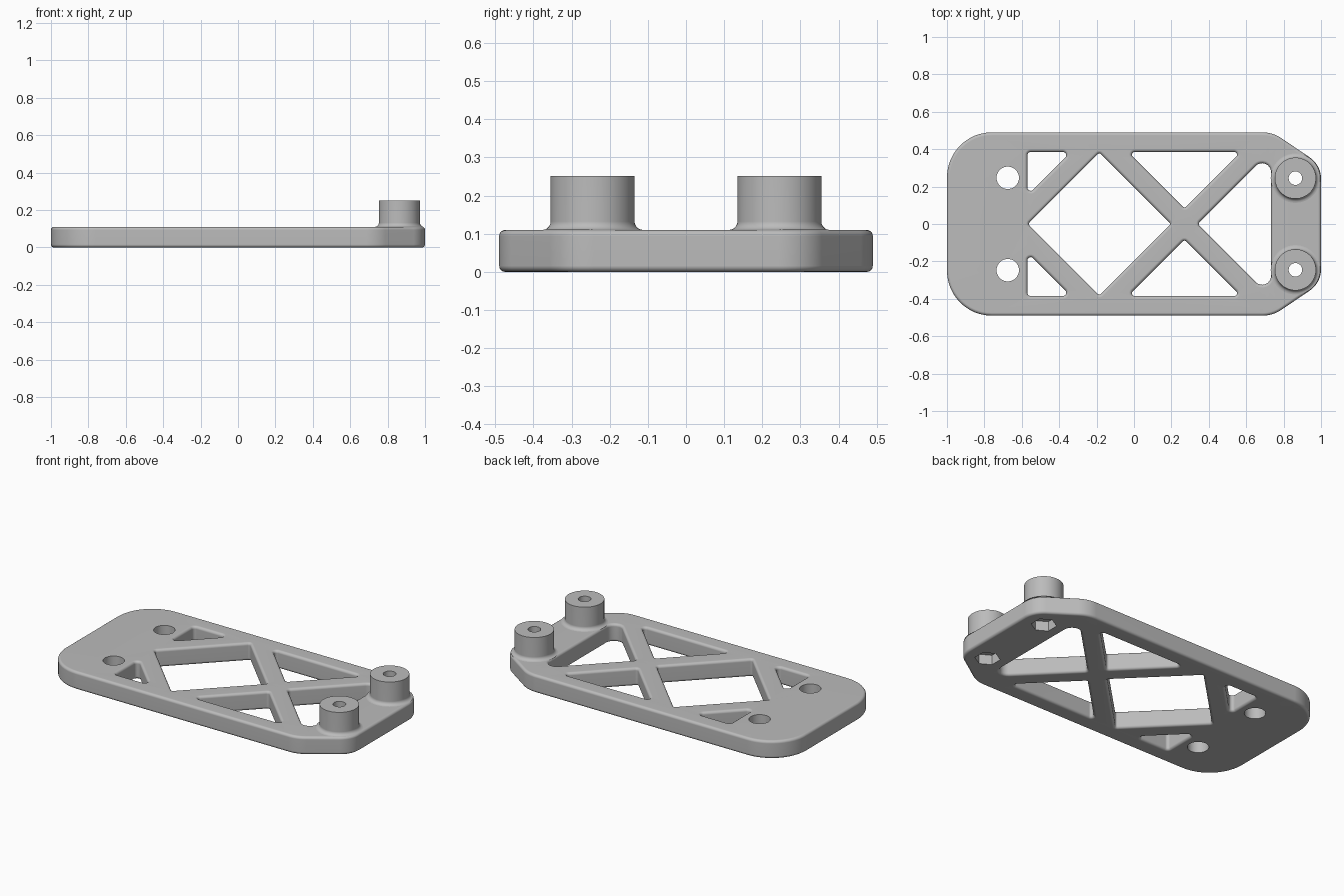
import bpy
import bmesh
from math import pi, sin, cos, atan2
from mathutils import Vector

if "Cube" in bpy.data.objects:
    bpy.data.objects.remove(bpy.data.objects["Cube"], do_unlink=True)

THICK = 0.11      # plate thickness
EDGE = 0.016      # rounded edge radius
BORE = 0.036      # screw bore radius
BOSS_X, BOSS_Y = 0.863, 0.245

grey = bpy.data.materials.new("plain grey")
grey.use_nodes = True
grey.diffuse_color = (0.5, 0.5, 0.5, 1)
grey.node_tree.nodes["Principled BSDF"].inputs["Base Color"].default_value = (0.5, 0.5, 0.5, 1)


def rounded(corners, steps=8):
    """Counter-clockwise (x, y, radius) corners -> list of (arc centre, direction, radius)."""
    path = []
    for i, (x, y, r) in enumerate(corners):
        p = Vector((x, y))
        a = (Vector(corners[i - 1][:2]) - p).normalized()
        b = (Vector(corners[(i + 1) % len(corners)][:2]) - p).normalized()
        half = a.angle(b) / 2
        centre = p + (a + b).normalized() * (r / sin(half))
        start = atan2(a.x, -a.y)
        for k in range(steps + 1):
            t = start + (pi - 2 * half) * k / steps
            path.append((centre, Vector((cos(t), sin(t))), r))
    return path


def circle(x, y, r, sides=48, turn=0.0):
    angles = [turn + 2 * pi * k / sides for k in range(sides)]
    return [(Vector((x, y)), Vector((cos(t), sin(t))), r) for t in angles]


def mirrored(corners):
    return [(x, -y, r) for x, y, r in reversed(corners)]


def loft(bm, path, levels):
    """Wall through (offset, z) levels; returns edges of the first and last ring."""
    rings = []
    for off, z in levels:
        pts = [c + d * (r + off) for c, d, r in path]
        rings.append([bm.verts.new((p.x, p.y, z)) for p in pts])
    n = len(path)
    for lo, hi in zip(rings, rings[1:]):
        for i in range(n):
            j = (i + 1) % n
            bm.faces.new((lo[i], lo[j], hi[j], hi[i]))
    return [[bm.edges.get((ring[i], ring[(i + 1) % n])) for i in range(n)]
            for ring in (rings[0], rings[-1])]


def soft_levels(sign, steps=4):
    """Levels for a wall with rounded lower and upper edges."""
    arc = [(sign * EDGE * (1 - sin(pi / 2 * k / steps)),
            EDGE * (1 - cos(pi / 2 * k / steps))) for k in range(steps + 1)]
    return arc + [(off, THICK - z) for off, z in reversed(arc)]


def fill(bm, edges):
    bmesh.ops.triangle_fill(bm, edges=edges, use_beauty=True, normal=(0, 0, 1))


def finish(bm, name):
    bmesh.ops.recalc_face_normals(bm, faces=bm.faces)
    mesh = bpy.data.meshes.new(name)
    bm.to_mesh(mesh)
    bm.free()
    mesh.materials.append(grey)
    obj = bpy.data.objects.new(name, mesh)
    bpy.context.collection.objects.link(obj)
    bpy.ops.object.select_all(action="DESELECT")
    obj.select_set(True)
    bpy.context.view_layer.objects.active = obj
    bpy.ops.object.shade_smooth_by_angle(angle=pi / 6)
    # keeps the large flat faces flat beside the rounded edges
    obj.modifiers.new("flat faces", "WEIGHTED_NORMAL").keep_sharp = True
    return obj


# Plate outline
side = [(1, 0.315, 0.137), (0.742, 0.49, 0.18), (-1, 0.49, 0.24)]
outline = side + mirrored(side)

# Windows between the crossed struts
small_triangle = [(-0.57, 0.152, 0.018), (-0.337, 0.385, 0.018), (-0.57, 0.385, 0.018)]
large_triangle = [(0.27, 0.083, 0.015), (0.572, 0.385, 0.015), (-0.032, 0.385, 0.015)]
diamond = [(0.197, 0, 0.012), (-0.185, 0.382, 0.012), (-0.567, 0, 0.012), (-0.185, -0.382, 0.012)]
end_window = [(0.34, 0, 0.018), (0.733, -0.393, 0.048), (0.733, 0.393, 0.048)]
windows = [small_triangle, mirrored(small_triangle), large_triangle,
           mirrored(large_triangle), diamond, end_window]

# Plate
bm = bmesh.new()
bottom, top = loft(bm, rounded(outline, 12), soft_levels(-1))
for window in windows:
    lo, hi = loft(bm, rounded(window), soft_levels(1))
    bottom += lo
    top += hi
for s in (-1, 1):
    # Plain bolt hole
    lo, hi = loft(bm, circle(-0.675, s * 0.247, 0.06), [(0, 0), (0, THICK)])
    bottom += lo
    top += hi
    # Hexagonal nut pocket underneath, with a round bore above it
    lo, ceiling = loft(bm, circle(BOSS_X, s * BOSS_Y, 0.072, 6, pi / 6), [(0, 0), (0, 0.06)])
    bore, hi = loft(bm, circle(BOSS_X, s * BOSS_Y, BORE), [(0, 0.06), (0, THICK)])
    fill(bm, ceiling + bore)
    bottom += lo
    top += hi
fill(bm, bottom)
fill(bm, top)
finish(bm, "plate")

# Bosses: filleted foot, straight wall, flat top and bore
R, FOOT, HEIGHT = 0.11, 0.022, 0.252
for name, s in (("front_boss", -1), ("back_boss", 1)):
    bm = bmesh.new()
    curve = [pi / 2 * k / 5 for k in range(6)]
    levels = [(FOOT * (1 - sin(t)), THICK + FOOT * (1 - cos(t))) for t in curve]
    foot, rim = loft(bm, circle(BOSS_X, s * BOSS_Y, R, 64), levels + [(0, HEIGHT)])
    low, high = loft(bm, circle(BOSS_X, s * BOSS_Y, BORE), [(0, THICK), (0, HEIGHT)])
    fill(bm, rim + high)
    finish(bm, name)
